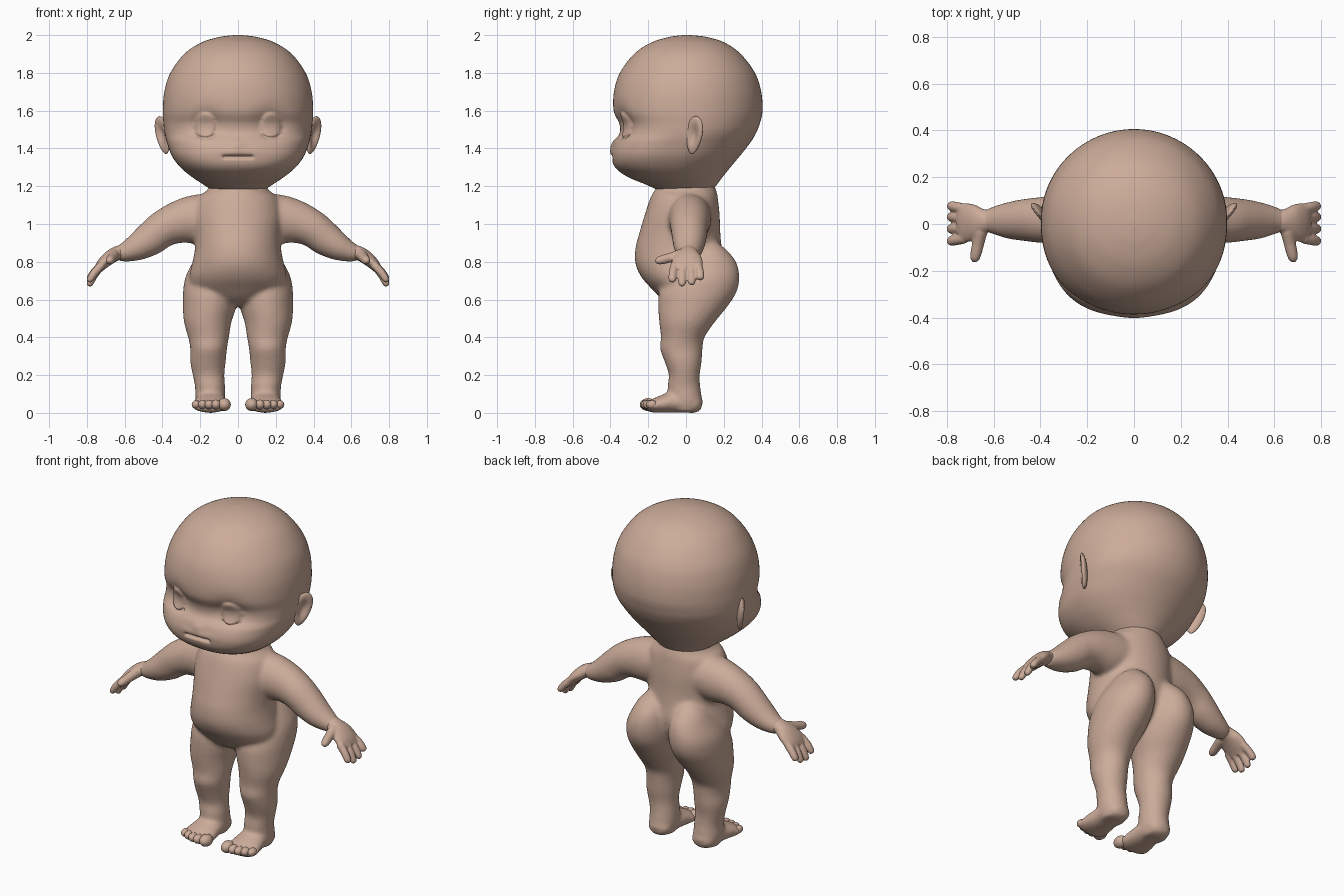
import bpy, bmesh
from math import sin, cos, pi, exp, sqrt, radians
from mathutils import Vector, Matrix

cube = bpy.data.objects.get("Cube")
if cube:
    bpy.data.objects.remove(cube, do_unlink=True)

skin = bpy.data.materials.new("warm skin")
skin.use_nodes = True
SKIN = (0.60, 0.41, 0.32, 1)
skin.diffuse_color = SKIN
bsdf = next(n for n in skin.node_tree.nodes if n.type == 'BSDF_PRINCIPLED')
bsdf.inputs["Base Color"].default_value = SKIN
bsdf.inputs["Roughness"].default_value = 0.7


def oval(center, u, v, n, e=2.0, warp=0.0):
    """Ring of points; e squares off its -v half, warp packs points there."""
    ring = []
    for i in range(n):
        t = 2 * pi * i / n
        t -= warp * cos(t)
        c, s = cos(t), sin(t)
        k = e if s < 0 else 2.0
        r = (abs(c) ** k + abs(s) ** k) ** (-1 / k)
        ring.append(center + u * (c * r) + v * (s * r))
    return ring


def loft(bm, rings, steps):
    """Smooth closed skin through a list of rings."""
    def spline(a, b, c, d, t):
        return 0.5 * (2 * b + (c - a) * t + (2 * a - 5 * b + 4 * c - d) * t * t
                      + (3 * b - a - 3 * c + d) * t ** 3)
    full, last = [], len(rings) - 1
    for i in range(last):
        quad = [rings[max(i - 1, 0)], rings[i], rings[i + 1], rings[min(i + 2, last)]]
        for k in range(steps):
            full.append([spline(*p, k / steps) for p in zip(*quad)])
    full.append(rings[-1])
    rows = [[bm.verts.new(p) for p in ring] for ring in full]
    n = len(rows[0])
    for a, b in zip(rows, rows[1:]):
        for j in range(n):
            k = (j + 1) % n
            bm.faces.new((a[j], a[k], b[k], b[j]))
    bm.faces.new(rows[0])
    bm.faces.new(rows[-1])


def column(bm, sections, side=1, n=40, steps=5):
    """Upright part from (z, x0, x1, y0, y1) sections."""
    rings = []
    for z, x0, x1, y0, y1 in sections:
        c = Vector((side * (x0 + x1) / 2, (y0 + y1) / 2, z))
        rings.append(oval(c, Vector(((x1 - x0) / 2, 0, 0)), Vector((0, (y1 - y0) / 2, 0)), n))
    loft(bm, rings, steps)


def tube(bm, path, side=1, across=(0, 1, 0), n=28, steps=5):
    """Limb along (x, y, z, half width, half thickness) points."""
    pts = [Vector((side * p[0], p[1], p[2])) for p in path]
    rings = []
    for i, p in enumerate(path):
        d = (pts[min(i + 1, len(pts) - 1)] - pts[max(i - 1, 0)]).normalized()
        u = Vector(across)
        u = (u - d * u.dot(d)).normalized()
        rings.append(oval(pts[i], u * p[3], d.cross(u) * p[4], n))
    loft(bm, rings, steps)


def finish(name, bm, voxel=None, relax=0):
    bmesh.ops.recalc_face_normals(bm, faces=bm.faces)
    for f in bm.faces:
        f.smooth = True
    mesh = bpy.data.meshes.new(name)
    bm.to_mesh(mesh)
    bm.free()
    mesh.materials.append(skin)
    ob = bpy.data.objects.new(name, mesh)
    bpy.context.collection.objects.link(ob)
    if voxel:
        m = ob.modifiers.new("blend", 'REMESH')
        m.mode, m.voxel_size, m.use_smooth_shade = 'VOXEL', voxel, True
        m = ob.modifiers.new("relax", 'SMOOTH')
        m.factor, m.iterations = 0.5, relax
    return ob


# Head: (z, half width, front y, back y, squareness of the face)
head_rows = [
    (2.0, .02, -.015, .025, 2), (1.99, .10, -.09, .11, 2), (1.96, .195, -.185, .205, 2),
    (1.9, .285, -.275, .29, 2), (1.8, .358, -.35, .365, 2), (1.7, .39, -.381, .398, 2.1),
    (1.6, .398, -.383, .405, 2.2), (1.53, .394, -.353, .39, 2.3), (1.48, .388, -.352, .37, 2.4),
    (1.43, .376, -.383, .34, 2.5), (1.36, .35, -.393, .285, 2.6), (1.3, .305, -.375, .235, 2.5),
    (1.25, .245, -.31, .195, 2.3), (1.21, .185, -.215, .165, 2.1), (1.18, .14, -.15, .14, 2)]
bm = bmesh.new()
loft(bm, [oval(Vector((0, (a + b) / 2, z)), Vector((w, 0, 0)), Vector((0, (b - a) / 2, 0)),
               160, e, 0.5) for z, w, a, b, e in head_rows], 10)


def bell(d, width):
    return exp(-(d / width) ** 2)


# Face: sockets, closed lids with lash creases, nose, lips and mouth slit
for v in bm.verts:
    x, y, z = abs(v.co.x), v.co.y, v.co.z
    if y > -0.1 or z > 1.8:
        continue
    dx = x - 0.175
    push = 0.03 * bell(dx, 0.085) * bell(z - 1.53, 0.08)
    lid = (dx / 0.056) ** 2 + ((z - 1.52) / 0.072) ** 2
    if lid < 1:
        push -= 0.026 * sqrt(1 - lid)
    if abs(dx) < 0.052:
        push += 0.016 * bell(z - 1.456 - 6 * dx * dx, 0.006)
    push -= 0.01 * bell(x, 0.035) * bell(z - 1.42, 0.025)
    push -= 0.008 * bell(x, 0.09) * bell(z - 1.383, 0.022)
    push += 0.024 * bell(z - 1.355, 0.008) * min(1, max(0, (0.086 - x) / 0.012))
    v.co.y += push
finish("head", bm)

# Ears: cupped discs tilted out from the head
for side, label in ((1, "left"), (-1, "right")):
    bm = bmesh.new()
    bmesh.ops.create_uvsphere(bm, u_segments=40, v_segments=28, radius=1)
    for v in bm.verts:
        p = v.co
        cup = 0.03 * exp(-(p.y ** 2 + p.z ** 2) / 0.35) if p.x > 0 else 0
        taper = 1 + 0.22 * p.z
        v.co = Vector((p.x * 0.024 - cup, p.y * 0.05 * taper, p.z * 0.103))
    turn = (Matrix.Rotation(radians(12), 4, 'Y') @ Matrix.Rotation(radians(-8), 4, 'X')
            @ Matrix.Rotation(radians(-38), 4, 'Z'))
    place = Matrix.Translation((0.4, 0.043, 1.47)) @ turn
    bmesh.ops.transform(bm, matrix=Matrix.Diagonal((side, 1, 1, 1)) @ place, verts=bm.verts)
    finish(label + "_ear", bm)

# Body: torso, legs with buttocks, feet and arms blended into one skin
bm = bmesh.new()
column(bm, [(z, -w, w, a, b) for z, w, a, b in (
    (1.23, .14, -.13, .14), (1.18, .162, -.165, .16), (1.14, .21, -.188, .168),
    (1.05, .235, -.218, .178), (.95, .228, -.248, .182), (.87, .228, -.268, .19),
    (.79, .243, -.268, .2), (.72, .257, -.237, .19), (.66, .24, -.185, .16),
    (.6, .15, -.125, .1), (.565, .05, -.06, .05))], n=56)
leg = [
    (.9, .07, .15, .08, .17), (.86, .03, .2, .03, .218), (.8, .01, .238, -.05, .265),
    (.72, 0, .278, -.1, .283), (.64, 0, .291, -.142, .268), (.56, .01, .292, -.147, .217),
    (.48, .035, .286, -.142, .152), (.4, .048, .264, -.133, .098), (.34, .058, .253, -.138, .088),
    (.27, .065, .253, -.113, .083), (.2, .072, .24, -.091, .073), (.14, .068, .228, -.098, .076),
    (.06, .068, .226, -.09, .085), (.005, .085, .21, -.07, .07)]
foot = [
    (.145, .085, .04, .03, .025), (.145, .06, .045, .065, .045), (.145, 0, .055, .075, .055),
    (.145, -.07, .056, .083, .056), (.147, -.13, .046, .094, .046), (.148, -.18, .036, .097, .035),
    (.15, -.21, .032, .08, .025)]
arm = [
    (.1, .02, 1.04, .12, .12), (.22, .02, 1.025, .115, .13), (.32, .02, 1.008, .106, .112),
    (.4, .017, .972, .098, .098), (.47, .017, .918, .09, .09), (.54, .015, .875, .078, .072),
    (.6, .015, .85, .06, .052), (.64, .012, .84, .045, .038)]
for side in (1, -1):
    column(bm, leg, side)
    tube(bm, foot, side, across=(1, 0, 0))
    tube(bm, arm, side)
finish("body", bm, 0.011, 12)

# Hands: palm, four fingers and a thumb
palm = [
    (.6, .015, .853, .045, .04), (.64, .012, .845, .052, .038), (.68, .01, .822, .074, .036),
    (.72, .005, .786, .084, .03), (.745, .005, .755, .076, .021)]
thumb = [
    (.655, -.03, .835, .032, .03), (.665, -.08, .822, .026, .026), (.675, -.125, .811, .024, .024),
    (.681, -.15, .805, .019, .019), (.684, -.163, .802, .007, .007)]
fingers = [(.076, .705), (.03, .677), (-.021, .67), (-.072, .692)]
for side, label in ((1, "left"), (-1, "right")):
    bm = bmesh.new()
    tube(bm, palm, side)
    tube(bm, thumb, side, across=(0, 0, 1))
    for y, tip in fingers:
        drop = 0.78 - tip
        tube(bm, [(.722, y * .85, .782, .022, .022),
                  (.757, y * .95, .78 - drop * .4, .022, .021),
                  (.778, y, .78 - drop * .75, .021, .019),
                  (.787, y, .78 - drop * .93, .017, .015),
                  (.79, y, tip, .007, .006)], side)
    finish(label + "_hand", bm, 0.006, 4)

# Toes: row of rounded beads, big toe on the inner side
toes = [(.072, -.2, .034), (.117, -.209, .026), (.153, -.206, .025),
        (.188, -.196, .024), (.222, -.181, .023)]
for side, label in ((1, "left"), (-1, "right")):
    bm = bmesh.new()
    for x, y, r in toes:
        m = Matrix.Translation((side * x, y, 0.044)) @ Matrix.Diagonal((r, r * 1.3, r, 1))
        bmesh.ops.create_uvsphere(bm, u_segments=20, v_segments=14, radius=1, matrix=m)
    finish(label + "_toes", bm)
